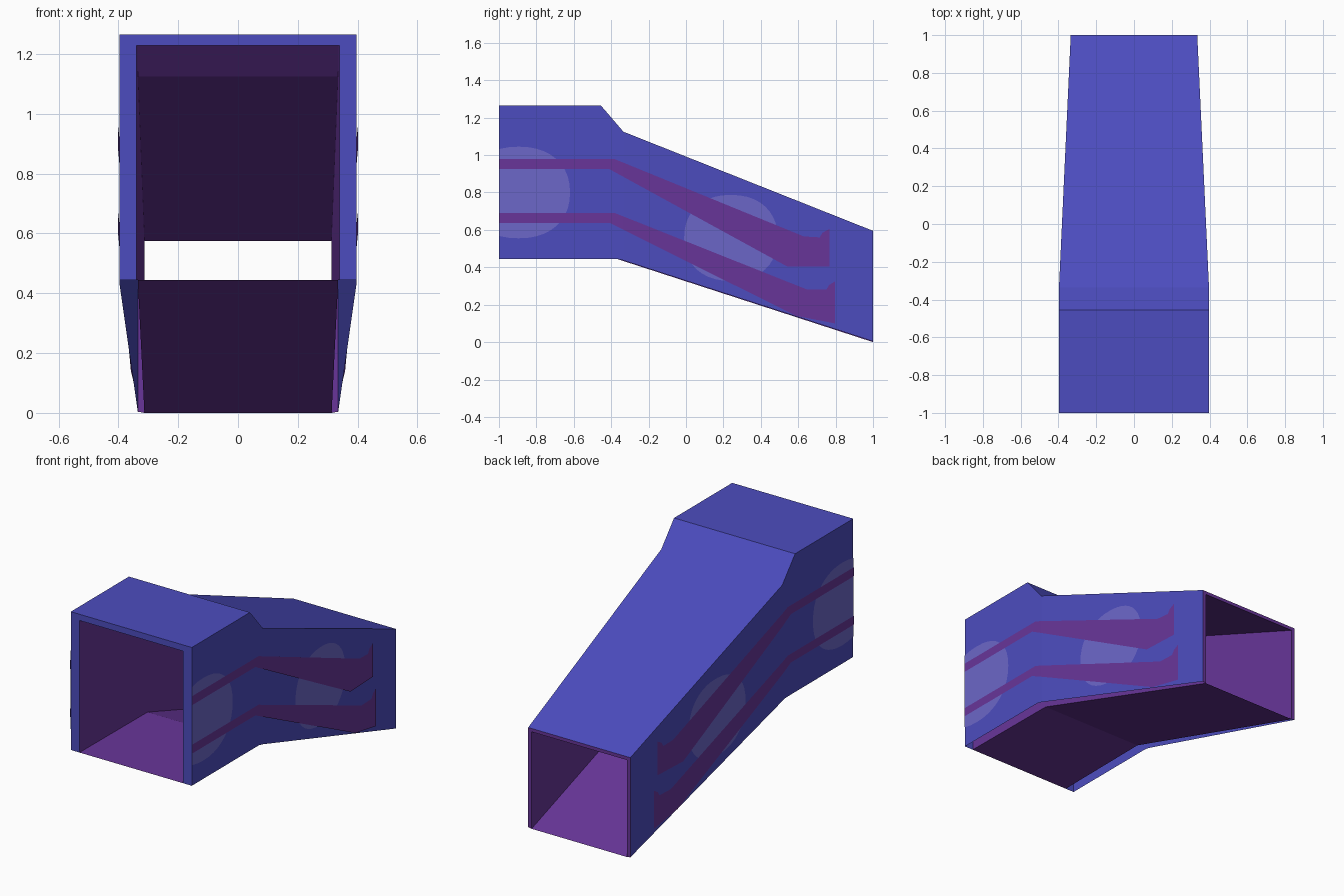
import bpy, bmesh, math

if "Cube" in bpy.data.objects:
    bpy.data.objects.remove(bpy.data.objects["Cube"])

def material(name, rgb):
    m = bpy.data.materials.new(name)
    m.diffuse_color = (*rgb, 1)
    m.use_nodes = True
    m.node_tree.nodes["Principled BSDF"].inputs["Base Color"].default_value = m.diffuse_color
    return m

BLUE = material("blue", (0.073, 0.073, 0.52))
PURPLE = material("purple", (0.138, 0.036, 0.32))
PALE = material("pale_blue", (0.150, 0.135, 0.58))

def finish(name, bm, mat):
    me = bpy.data.meshes.new(name)
    bm.to_mesh(me)
    bm.free()
    me.materials.append(mat)
    ob = bpy.data.objects.new(name, me)
    bpy.context.collection.objects.link(ob)
    return ob

# cross-sections along the tunnel: y, half width, bottom z, top z
OUTER = [(-1, .397, .445, 1.265), (-.455, .397, .445, 1.265), (-.37, .397, .445, 1.166),
         (-.335, .397, .437, 1.125), (1, .335, .004, .595)]
INNER = [(-1, .340, .445, 1.228), (-.47, .336, .445, 1.228),
         (-.37, .335, .445, 1.125), (1, .313, 0, .575)]

def arch(s):
    y, w, b, t = s
    return [(w, y, b), (w, y, t), (-w, y, t), (-w, y, b)]

def strip(name, rings, mat, closed, flip):
    """Skin a row of four-point rings, open or closed at the bottom."""
    bm = bmesh.new()
    rows = [[bm.verts.new(p) for p in r] for r in rings]
    for a, b in zip(rows, rows[1:]):
        for i in range(4 if closed else 3):
            j = (i + 1) % 4
            f = [a[i], b[i], b[j], a[j]]
            bm.faces.new(f[::-1] if flip else f)
    return finish(name, bm, mat)

# shells: outer is open below, inner has a sloping floor
strip("outer_shell", [arch(s) for s in OUTER], BLUE, False, False)
strip("inner_tunnel", [arch(s) for s in INNER], PURPLE, True, True)
# rims joining the two shells
strip("front_rim", [arch(INNER[0]), arch(OUTER[0])], BLUE, False, False)
strip("back_rim", [arch(OUTER[-1]), arch(INNER[-1])], PURPLE, False, False)

def wall_x(y):
    return .397 - max(0, y + .335) / 1.335 * .062

def decal(name, pts, mat, lift):
    """Flat painted shape wrapped on each side wall; points are (y, z)."""
    for side, label in ((1, "right"), (-1, "left")):
        bm = bmesh.new()
        bm.faces.new([bm.verts.new((0, y, z)) for y, z in pts])
        bmesh.ops.triangulate(bm, faces=bm.faces[:])
        for y, n in ((-.335, -1), (-1, -1)):
            bmesh.ops.bisect_plane(bm, geom=bm.verts[:] + bm.edges[:] + bm.faces[:],
                                   plane_co=(0, y, 0), plane_no=(0, n, 0),
                                   clear_outer=(y == -1))
        for v in bm.verts:
            v.co.x = side * (wall_x(v.co.y) + lift)
        bm.normal_update()
        for f in bm.faces:
            if f.normal.x * side < 0:
                f.normal_flip()
        finish(f"{name}_{label}", bm, mat)

def oval(cy, cz, ry, rz, n=40, p=.9):
    def c(v):
        return math.copysign(abs(v) ** p, v)
    return [(cy + ry * c(math.cos(2 * math.pi * i / n)),
             cz + rz * c(math.sin(2 * math.pi * i / n))) for i in range(n)]

# pale spots
decal("front_spot", oval(-.895, .80, .275, .245), PALE, .002)
decal("rear_spot", oval(.24, .557, .25, .23), PALE, .002)

# stripes ending in flared tips
decal("upper_stripe", [(-1, .925), (-.41, .925), (.59, .51), (.605, .48), (.585, .435),
                       (.54, .405), (.767, .405), (.767, .605), (.73, .585), (.715, .56),
                       (.69, .55), (.63, .565), (-.38, .978), (-1, .978)], PURPLE, .004)
decal("lower_stripe", [(-1, .638), (-.41, .638), (.61, .225), (.625, .2), (.615, .165),
                       (.59, .14), (.797, .10), (.797, .325), (.765, .305), (.75, .28),
                       (.70, .265), (.65, .28), (-.38, .69), (-1, .69)], PURPLE, .004)
